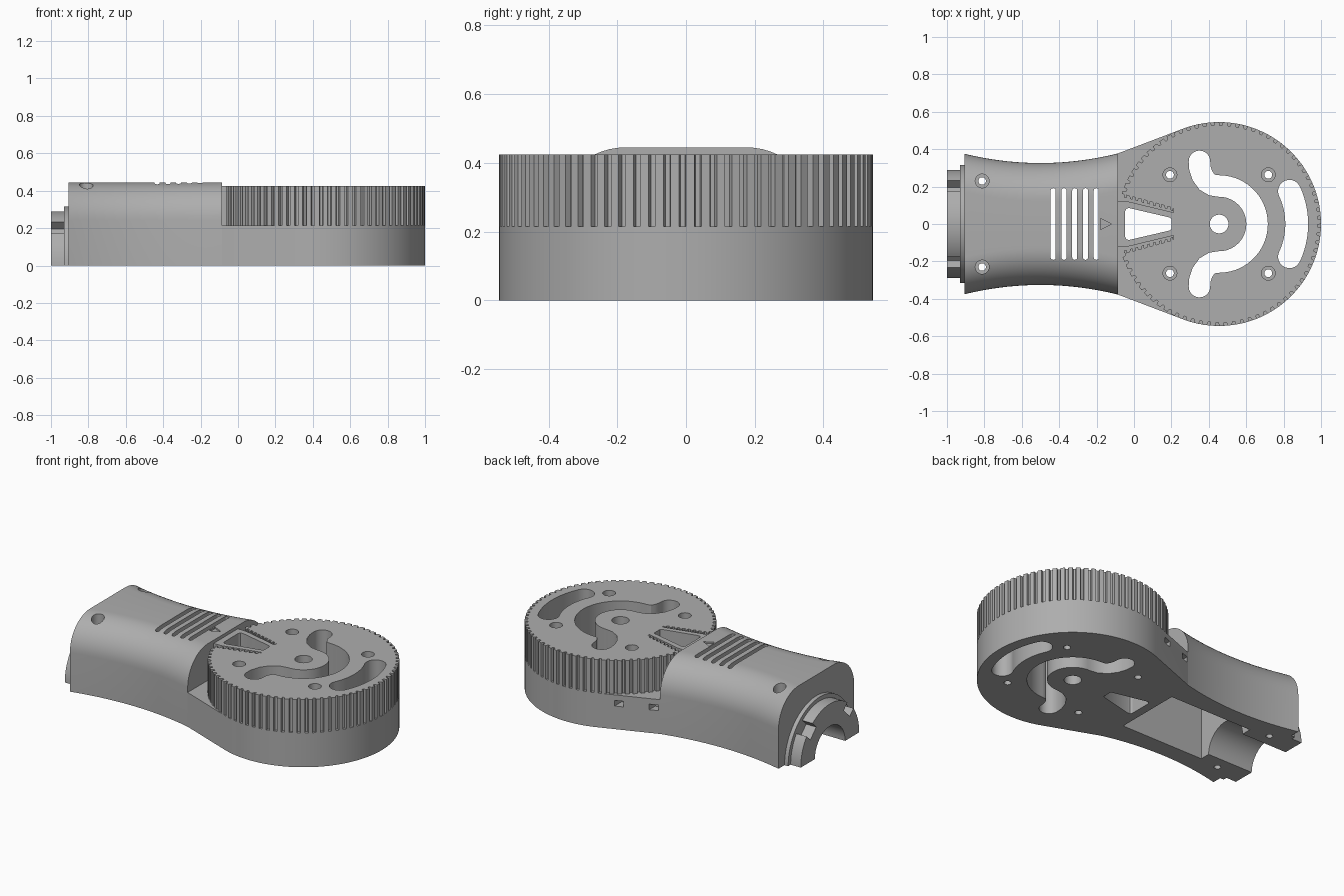
import bpy, bmesh
from math import sin, cos, pi, radians, sqrt
from mathutils import Vector

if "Cube" in bpy.data.objects:
    bpy.data.objects.remove(bpy.data.objects["Cube"])

grey = bpy.data.materials.new("plain grey")
grey.use_nodes = True
GREY = (0.42, 0.42, 0.42, 1)
grey.diffuse_color = GREY
grey.node_tree.nodes["Principled BSDF"].inputs["Base Color"].default_value = GREY

HUB, R = 0.455, 0.545          # wheel centre and radius
BASE_TOP, WHEEL_TOP, TOP = 0.215, 0.425, 0.445
HANDLE_END, HANDLE_START = -0.905, -0.085


def loft(name, rings):
    """Solid skinned through closed rings of equal length."""
    bm = bmesh.new()
    rows = [[bm.verts.new(p) for p in ring] for ring in rings]
    n = len(rows[0])
    for a, b in zip(rows, rows[1:]):
        for i in range(n):
            j = (i + 1) % n
            bm.faces.new((a[i], a[j], b[j], b[i]))
    bm.faces.new(rows[0])
    bm.faces.new(rows[-1])
    bmesh.ops.recalc_face_normals(bm, faces=bm.faces)
    mesh = bpy.data.meshes.new(name)
    bm.to_mesh(mesh)
    bm.free()
    mesh.materials.append(grey)
    obj = bpy.data.objects.new(name, mesh)
    bpy.context.collection.objects.link(obj)
    return obj


def prism(name, pts, lo, hi, along_x=False):
    if along_x:
        return loft(name, [[(h, a, b) for a, b in pts] for h in (lo, hi)])
    return loft(name, [[(a, b, h) for a, b in pts] for h in (lo, hi)])


def box(name, x0, x1, y0, y1, z0, z1):
    return prism(name, [(x0, y0), (x1, y0), (x1, y1), (x0, y1)], z0, z1)


def arc(cx, cy, r, a0, a1, n):
    return [(cx + r * cos(radians(a0 + (a1 - a0) * i / n)),
             cy + r * sin(radians(a0 + (a1 - a0) * i / n))) for i in range(n + 1)]


def circle(cx, cy, r, n=40):
    return arc(cx, cy, r, 0, 360, n)[:-1]


def mirrored(pts):
    """Close a +y half outline with its mirror image."""
    return pts + [(x, -y) for x, y in reversed(pts)]


def ribbon(path, width):
    """Round-ended slot outline along a path."""
    p = [Vector(q) for q in path]
    left, right = [], []
    for i, q in enumerate(p):
        t = (p[min(i + 1, len(p) - 1)] - p[max(i - 1, 0)]).normalized()
        side = Vector((-t.y, t.x)) * width / 2
        left.append(q + side)
        right.append(q - side)

    def cap(centre, start):
        out = []
        for k in range(1, 10):
            a = -pi * k / 10
            s = start - centre
            out.append(centre + Vector((s.x * cos(a) - s.y * sin(a), s.x * sin(a) + s.y * cos(a))))
        return out
    pts = left + cap(p[-1], left[-1]) + right[::-1] + cap(p[0], right[0])
    return [(q.x, q.y) for q in pts]


def cut(obj, cutters):
    for c in cutters:
        c.hide_render = True
        m = obj.modifiers.new("cut", 'BOOLEAN')
        m.operation, m.solver, m.object = 'DIFFERENCE', 'EXACT', c
        bpy.context.view_layer.objects.active = obj
        bpy.ops.object.modifier_apply(modifier=m.name)


def half_width(x):
    return 0.326 + 0.30 * (x + 0.5) ** 2


# Handle: waisted body with rounded upper edges
FILLET = 0.2
rings = []
for i in range(33):
    x = HANDLE_END + (HANDLE_START - HANDLE_END) * i / 32
    w = half_width(x)
    half = [(w, 0.0)] + arc(w - FILLET, TOP - FILLET, FILLET, 0, 90, 14)
    rings.append([(x, y, z) for y, z in half] + [(x, -y, z) for y, z in reversed(half)])
handle = loft("handle", rings)

# Base: disc tapering into the handle
base = prism("base", mirrored([(HANDLE_START, half_width(HANDLE_START))]
                              + arc(HUB, 0, R, 109.5, 0, 44)[:-1] + [(HUB + R, 0.001)]), 0, BASE_TOP)

# Wheel with a toothed rim
TEETH = 76
rim = []
for k in range(TEETH):
    for f, r in ((0, R), (0.55, R), (0.63, R - 0.018), (0.92, R - 0.018)):
        a = 2 * pi * (k + f) / TEETH
        rim.append((HUB + r * cos(a), r * sin(a)))
wheel = prism("toothed_wheel", rim, BASE_TOP, WHEEL_TOP)

# Tongue reaching into the wheel notch
tongue = prism("tongue", mirrored([(HANDLE_START, 0.12), (-0.03, 0.12), (0.21, 0.062)]),
               BASE_TOP, WHEEL_TOP)

# Stepped half-round plug at the handle end
collar = prism("collar", arc(0, 0, 0.315, 0, 180, 48), -0.93, HANDLE_END, True)
plug = prism("plug", arc(0, 0, 0.29, 0, 180, 48), -1.0, -0.93, True)

# Serrated notch in the wheel
edge = [(-0.14, 0.18)]
STEPS = 9
for k in range(STEPS):
    for f, d in ((0, 0), (0.5, 0), (0.55, -0.016), (0.95, -0.016)):
        t = (k + f) / STEPS
        edge.append((-0.07 + 0.28 * t, 0.163 - 0.077 * t + d))
edge.append((0.21, 0.084))
notch = prism("notch_cutter", mirrored(edge), 0.1, 0.6)
notch.location.z = 0
cut(wheel, [notch])

# Openings running through wheel, tongue and base
tail = [(0.35, 0.335), (0.352, 0.30), (0.365, 0.26), (0.39, 0.225), (0.42, 0.208)]
hook = tail + arc(HUB, 0, 0.203, 90, -90, 36) + [(x, -y) for x, y in reversed(tail)]
through = [prism("cutter", pts, -0.1, 0.6) for pts in (
    ribbon(hook, 0.115),
    ribbon(arc(HUB, 0, 0.415, 25, -25, 20), 0.122),
    circle(HUB, 0, 0.05),
    mirrored([(-0.047, 0.07), (-0.04, 0.083), (-0.025, 0.085), (0.19, 0.035), (0.2, 0.028)]))]
screws = [(HUB + sx * 0.263, sy * 0.263) for sx in (-1, 1) for sy in (-1, 1)]
through += [prism("cutter", circle(x, y, 0.021, 24), -0.1, 0.6) for x, y in screws]
bores = [prism("cutter", circle(x, y, 0.037, 24), 0.38, 0.6) for x, y in screws]
cut(wheel, through + bores)
cut(base, through)
cut(tongue, through[3:4])

# Small square pockets on the back side of the base
pockets = [box("cutter", 0.115, 0.165, 0.40, 0.6, 0.145, 0.18),
           box("cutter", -0.075, -0.025, 0.34, 0.6, 0.145, 0.18)]
cut(base, pockets)

# Handle hollow, bore, vents, arrow and screw holes
hollow = box("cutter", -0.68, -0.1, -0.215, 0.215, -0.1, 0.40)
bore = prism("cutter", circle(0, 0, 0.15, 48), -1.1, -0.6, True)
vents = [prism("cutter", ribbon([(x, -0.178), (x, 0.178)], 0.027), 0.3, 0.6)
         for x in (-0.432, -0.374, -0.317, -0.259, -0.202)]
arrow = prism("cutter", [(-0.18, -0.03), (-0.12, 0), (-0.18, 0.03)], 0.435, 0.6)
holes = []
for s in (-1, 1):
    holes.append(prism("cutter", circle(-0.812, s * 0.23, 0.02, 24), -0.1, 0.6))
    holes.append(prism("cutter", circle(-0.812, s * 0.23, 0.037, 24), 0.36, 0.6))
cut(handle, [hollow, bore, arrow] + vents + holes)
cut(collar, [bore])

# Slanted notches in the plug rim
rim_cuts = []
for s in (-1, 1):
    d, n = Vector((s, 1)).normalized(), Vector((-s, 1)).normalized() * 0.042
    corners = [d * 0.235 - n, d * 0.4 - n, d * 0.4 + n, d * 0.235 + n]
    rim_cuts.append(prism("cutter", [(c.x, c.y) for c in corners], -1.1, -0.93, True))
cut(plug, [bore] + rim_cuts)

# Remove cutters and finish shading
parts = [handle, base, wheel, tongue, collar, plug]
for c in [notch, hollow, bore, arrow] + vents + holes + through + bores + pockets + rim_cuts:
    bpy.data.objects.remove(c)
bpy.ops.object.select_all(action='DESELECT')
for p in parts:
    p.select_set(True)
bpy.context.view_layer.objects.active = handle
bpy.ops.object.shade_smooth_by_angle(angle=radians(25))
